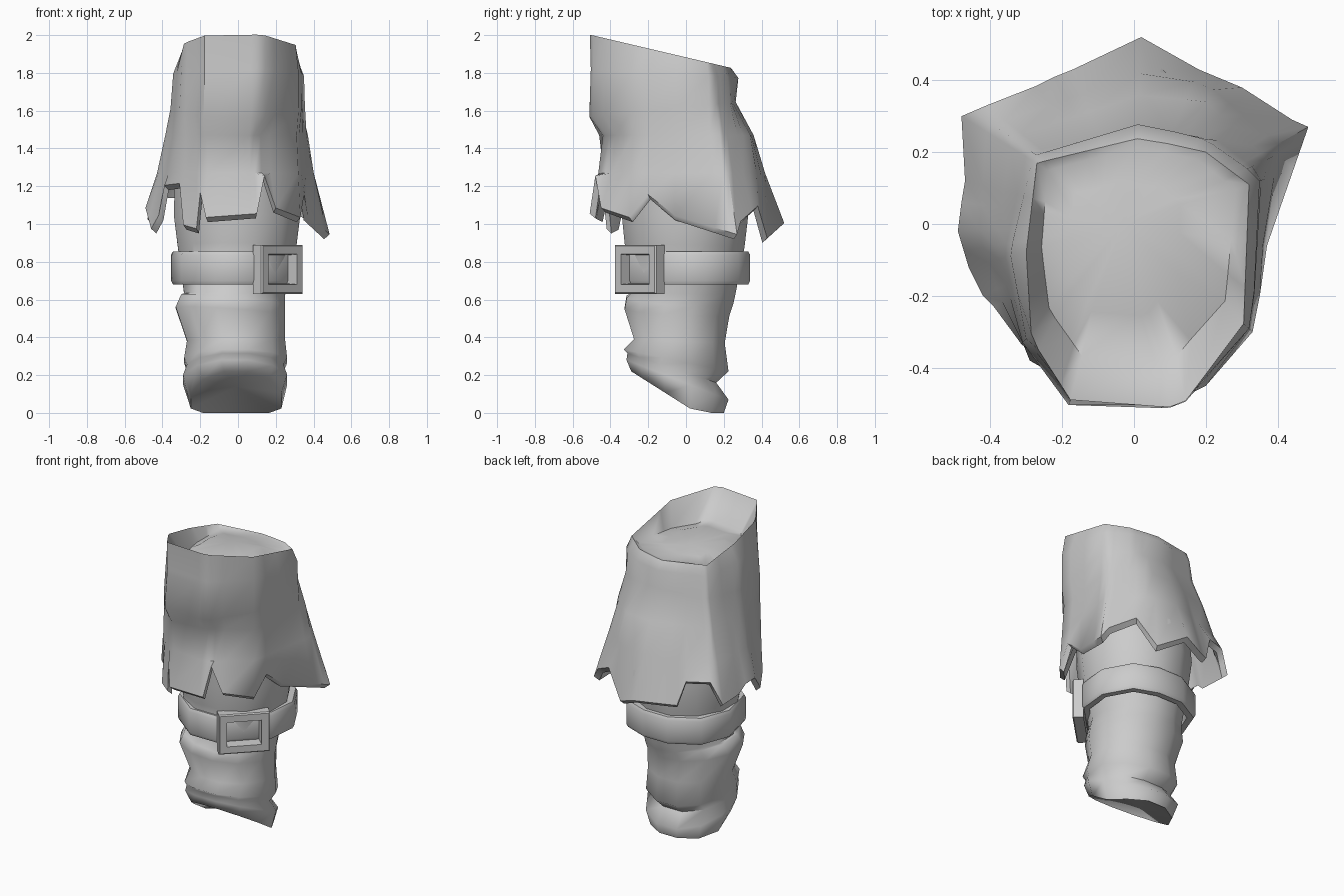
import bpy, math

if "Cube" in bpy.data.objects:
    bpy.data.objects.remove(bpy.data.objects["Cube"])

cloth_grey = bpy.data.materials.new("plain_grey")
cloth_grey.diffuse_color = (0.6, 0.6, 0.6, 1)
cloth_grey.use_nodes = True
cloth_grey.node_tree.nodes["Principled BSDF"].inputs["Base Color"].default_value = cloth_grey.diffuse_color


def make(name, verts, faces, angle=35):
    me = bpy.data.meshes.new(name)
    me.from_pydata(verts, [], faces)
    me.materials.append(cloth_grey)
    ob = bpy.data.objects.new(name, me)
    bpy.context.collection.objects.link(ob)
    bpy.context.view_layer.objects.active = ob
    ob.select_set(True)
    bpy.ops.object.mode_set(mode='EDIT')
    bpy.ops.mesh.select_all(action='SELECT')
    bpy.ops.mesh.normals_make_consistent(inside=False)
    bpy.ops.object.mode_set(mode='OBJECT')
    bpy.ops.object.shade_smooth_by_angle(angle=math.radians(angle))
    ob.select_set(False)
    return ob


def loft(name, rings, first=None, last=None, closed=False, angle=35):
    """Skin equal rings; first / last are optional cap centre points."""
    n = len(rings[0])
    verts = [p for r in rings for p in r]
    faces = []
    for k in range(len(rings) if closed else len(rings) - 1):
        a, b = k * n, ((k + 1) % len(rings)) * n
        faces += [(a + i, a + (i + 1) % n, b + (i + 1) % n, b + i) for i in range(n)]
    for tip, a in ((first, 0), (last, (len(rings) - 1) * n)):
        if tip:
            verts.append(tip)
            faces += [(a + i, a + (i + 1) % n, len(verts) - 1) for i in range(n)]
    return make(name, verts, faces, angle)


def sample(poly, ang):
    """Point where a ray from the axis meets a closed outline (x, y[, z])."""
    c, s = math.cos(ang), math.sin(ang)
    for p, q in zip(poly, poly[1:] + poly[:1]):
        dx, dy = q[0] - p[0], q[1] - p[1]
        den = c * dy - s * dx
        if abs(den) < 1e-9:
            continue
        t = (p[0] * dy - p[1] * dx) / den
        u = (p[0] * s - p[1] * c) / den
        if t > 0 and -1e-6 <= u <= 1 + 1e-6:
            return tuple(a + (b - a) * u for a, b in zip(p, q))
    return poly[0]


# ragged hem of the outer cloth
hem = [(-.49, -.02, 1.06), (-.46, -.12, .95), (-.42, -.20, 1.02), (-.39, -.23, 1.18),
       (-.31, -.33, 1.19), (-.29, -.38, .97), (-.22, -.42, .95), (-.20, -.44, 1.14),
       (-.17, -.47, 1.01), (.10, -.51, 1.03), (.14, -.48, 1.23), (.20, -.45, 1.06),
       (.33, -.30, 1.01), (.35, -.20, 1.13), (.37, -.06, 1.02), (.485, .27, .92),
       (.44, .29, .99), (.30, .38, 1.07), (.18, .43, .90), (.02, .52, .98),
       (-.17, .43, .97), (-.22, .41, .97), (-.27, .385, 1.13), (-.41, .33, 1.14),
       (-.48, .30, 1.00), (-.47, .12, 1.00), (-.48, .06, 1.05)]

# outlines going up the cloth
rim = [(-.17, -.50), (.13, -.51), (.305, -.28), (.32, .11), (.20, .20),
       (.02, .24), (-.27, .17), (-.30, -.08), (-.285, -.32)]
shoulder = [(-.17, -.495), (.13, -.505), (.33, -.28), (.35, .13), (.20, .235),
            (.02, .28), (-.28, .19), (-.345, -.08), (-.30, -.32)]
chest = [(-.17, -.52), (.13, -.51), (.33, -.28), (.355, .14), (.23, .235),
         (.02, .265), (-.30, .20), (-.36, -.08), (-.31, -.33)]
middle = [(-.17, -.46), (.06, -.44), (.31, -.29), (.37, .18), (.20, .34),
          (.02, .36), (-.34, .24), (-.385, -.06), (-.31, -.33)]
flare = [(-.20, -.43), (.07, -.465), (.32, -.29), (.405, .22), (.20, .39),
         (.02, .42), (-.41, .27), (-.43, -.04), (-.33, -.32)]

# columns pass through every hem point and every outline corner
angles = [math.atan2(p[1], p[0]) for p in hem]
for x, y in rim + chest + middle:
    a = math.atan2(y, x)
    if all(abs(a - b) > .05 for b in angles):
        angles.append(a)
angles.sort()
hem = [sample(hem, a) for a in angles]


def rim_z(y):
    return 2.0 - 0.235 * (y + 0.5)


def ring(poly, zfun):
    pts = [sample(poly, a) for a in angles]
    return [(x, y, zfun(y)) for x, y in pts]


# torn cloth: inner side, slanted hem edge, outer side up to the rim
top = ring(rim, rim_z)
waist = ring(flare, lambda y: 1.27)
loft("outer_cloth", [[(x * .91, y * .91, 1.30) for x, y, z in waist],
                     [(x * .94, y * .94, z) for x, y, z in hem],
                     [(x, y, z + .025) for x, y, z in hem],
                     waist, ring(middle, lambda y: 1.47),
                     ring(chest, lambda y: 1.62 + .1 * y),
                     ring(shoulder, lambda y: 1.79 - .06 * y), top], angle=48)

# domed filling inside the top opening, hollow near the front, flush at the back
groove = []
for x, y, z in top:
    f = max(0, min(1, (.24 - y) / .6))
    groove.append((x * (.90 - .08 * f), y * (.90 - .15 * f), z - .17 * f))
dome = [(x * .5 - .03, y * .5, 1.85 - .07 * y - .05 * max(0, -y)) for x, y, z in top]
loft("top_filling", [top, groove, dome], last=(-.03, .0, 1.855), angle=75)

# leg with slanted folds: left, right, front, back, front height, back height, sideways slope
folds = [(-.25, .23, -.29, .20, .22, -.09, 0), (-.29, .26, -.315, .225, .28, .07, 0),
         (-.27, .24, -.31, .16, .315, .16, 0), (-.285, .26, -.33, .225, .335, .22, 0),
         (-.27, .25, -.275, .205, .39, .37, 0), (-.33, .25, -.325, .23, .55, .52, -.07),
         (-.30, .25, -.315, .25, .61, .58, -.10), (-.285, .25, -.285, .26, .64, .62, 0),
         (-.32, .31, -.325, .31, .90, .88, 0), (-.34, .33, -.34, .33, 1.05, 1.05, 0),
         (-.33, .32, -.35, .30, 1.35, 1.35, 0)]
leg = []
for xl, xr, yf, yb, zf, zb, kx in folds:
    row = []
    for i in range(12):
        a = math.tau * (i + .5) / 12
        c, s = (f(a) / math.cos(math.pi / 12) for f in (math.cos, math.sin))
        x = (xl + xr) / 2 + c * (xr - xl) / 2
        y = (yf + yb) / 2 + s * (yb - yf) / 2
        row.append((x, y, max(0, zf + (zb - zf) * (s + 1) / 2 + kx * x)))
    leg.append(row)
loft("folded_leg", leg, first=(-.01, -.04, .14), last=(0, 0, 1.4), angle=75)

# belt
band = [(-.12, -.34), (.08, -.34), (.32, -.10), (.34, .10), (.24, .28),
        (.08, .34), (-.10, .34), (-.28, .24), (-.355, .04), (-.30, -.20)]
section = [(.86, .68), (.97, .68), (1, .70), (1, .835), (.97, .855), (.86, .855)]
loft("belt", [[(x * k, y * k, z) for x, y in band] for k, z in section], closed=True, angle=42)

# square buckle frame on the front right corner
r = math.sqrt(.5)


def frame(w, h, d):
    return [(d * r + u * w * r - .012, -d * r + u * w * r - .022, .76 + v * h)
            for u, v in ((-1, -1), (1, -1), (1, 1), (-1, 1))]


loft("buckle", [frame(.155, .13, .285), frame(.155, .13, .345), frame(.148, .123, .352),
                frame(.105, .08, .352), frame(.10, .075, .285)], closed=True, angle=20)
